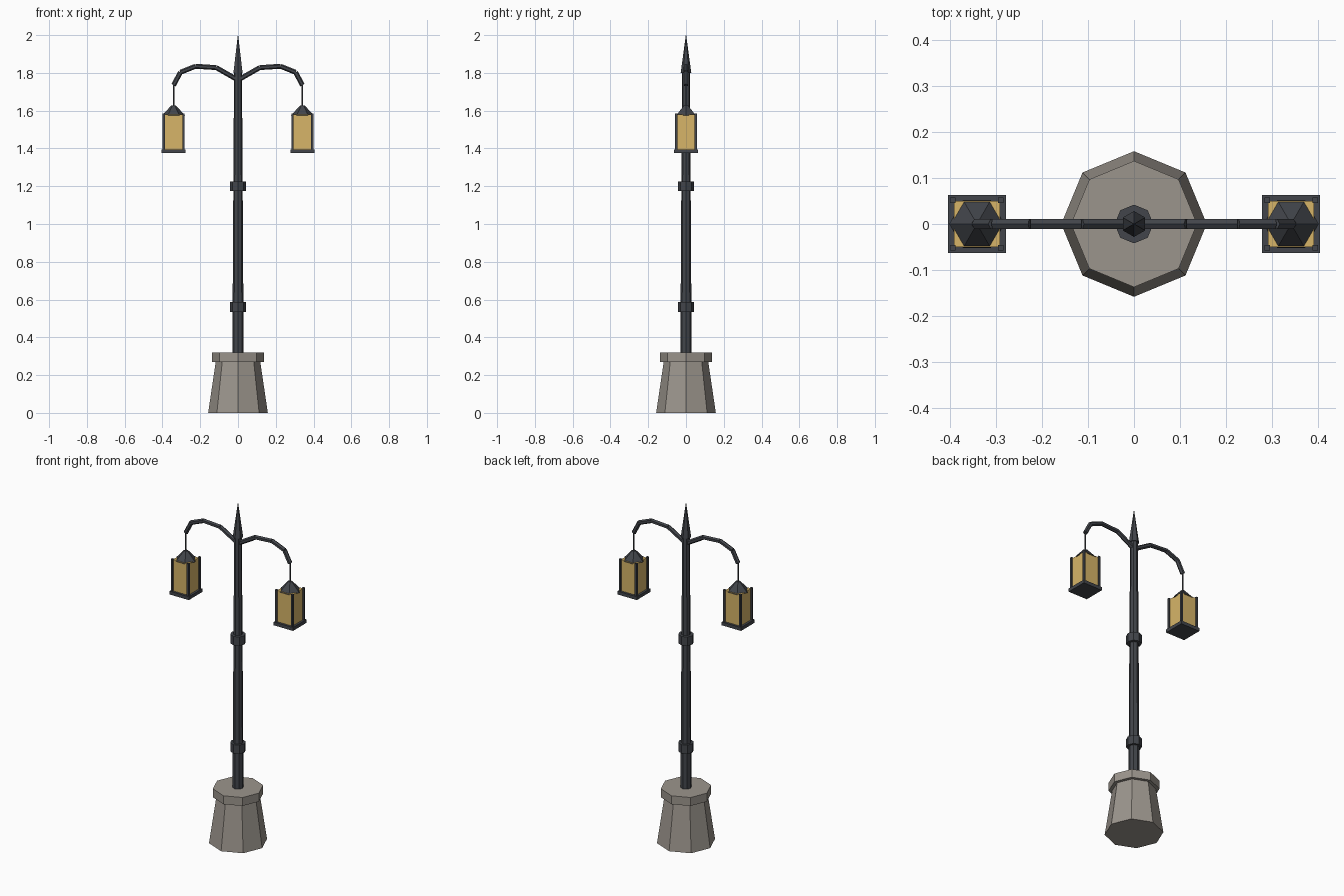
import bpy, bmesh
from math import sin, cos, pi
from mathutils import Vector, Matrix

if "Cube" in bpy.data.objects:
    bpy.data.objects.remove(bpy.data.objects["Cube"])


def material(name, rgb):
    m = bpy.data.materials.new(name)
    m.diffuse_color = (*rgb, 1)
    m.use_nodes = True
    m.node_tree.nodes["Principled BSDF"].inputs["Base Color"].default_value = m.diffuse_color
    return m


METAL = material("dark_metal", (0.055, 0.06, 0.07))
STONE = material("stone", (0.33, 0.30, 0.265))
GLASS = material("amber_glass", (0.68, 0.46, 0.14))


def finish(name, bm, mat):
    bmesh.ops.recalc_face_normals(bm, faces=bm.faces)
    me = bpy.data.meshes.new(name)
    bm.to_mesh(me)
    bm.free()
    me.materials.append(mat)
    bpy.context.collection.objects.link(bpy.data.objects.new(name, me))


def tube(bm, p0, p1, r0, r1, sides, phase=0.0):
    """Closed frustum between two points lying in an xz plane."""
    p0, p1 = Vector(p0), Vector(p1)
    d = (p1 - p0).normalized()
    v = Vector((0, 1, 0))
    u = v.cross(d)
    rings = []
    for p, r in ((p0, r0), (p1, r1)):
        angles = [phase + 2 * pi * i / sides for i in range(sides)]
        rings.append([bm.verts.new(p + r * (cos(a) * u + sin(a) * v)) for a in angles])
    a, b = rings
    for i in range(sides):
        j = (i + 1) % sides
        bm.faces.new((a[i], a[j], b[j], b[i]))
    bm.faces.new(a[::-1])
    bm.faces.new(b)


def upright(name, z0, z1, r0, r1, sides, mat, x=0.0, phase=0.0):
    bm = bmesh.new()
    tube(bm, (x, 0, z0), (x, 0, z1), r0, r1, sides, phase)
    finish(name, bm, mat)


def box(bm, x, y, z0, z1, half):
    mat = Matrix.Translation((x, y, (z0 + z1) / 2)) @ Matrix.Diagonal((2 * half, 2 * half, z1 - z0, 1))
    bmesh.ops.create_cube(bm, size=1, matrix=mat)


# Stone foot
upright("stone_base", 0, 0.27, 0.158, 0.118, 8, STONE)
upright("stone_cap", 0.27, 0.32, 0.137, 0.137, 8, STONE)

# Pole, collars and spike
upright("pole", 0.32, 1.81, 0.03, 0.021, 8, METAL)
for i, z in enumerate((0.56, 1.20)):
    upright(f"collar_{i + 1}", z - 0.026, z + 0.026, 0.042, 0.042, 8, METAL)
upright("spike", 1.80, 2.0, 0.028, 0.001, 6, METAL, phase=pi / 2)

ARM = [(0, 1.762), (0.115, 1.828), (0.225, 1.835), (0.305, 1.803), (0.341, 1.735)]
LX = 0.341

for side, tag in ((-1, "left"), (1, "right")):
    x = side * LX

    # Curved arm in straight segments
    bm = bmesh.new()
    for (xa, za), (xb, zb) in zip(ARM, ARM[1:]):
        tube(bm, (side * xa, 0, za), (side * xb, 0, zb), 0.013, 0.013, 6)
    finish(f"arm_{tag}", bm, METAL)

    # Hanging rod and lantern roof
    upright(f"hanger_{tag}", 1.61, 1.74, 0.004, 0.004, 6, METAL, x)
    upright(f"lantern_roof_{tag}", 1.575, 1.628, 0.06, 0.012, 6, METAL, x)

    # Glass body
    bm = bmesh.new()
    box(bm, x, 0, 1.39, 1.58, 0.05)
    finish(f"lantern_glass_{tag}", bm, GLASS)

    # Bottom plate and corner posts
    bm = bmesh.new()
    box(bm, x, 0, 1.375, 1.395, 0.063)
    for sx in (-1, 1):
        for sy in (-1, 1):
            box(bm, x + sx * 0.052, sy * 0.052, 1.39, 1.585, 0.006)
    finish(f"lantern_frame_{tag}", bm, METAL)
